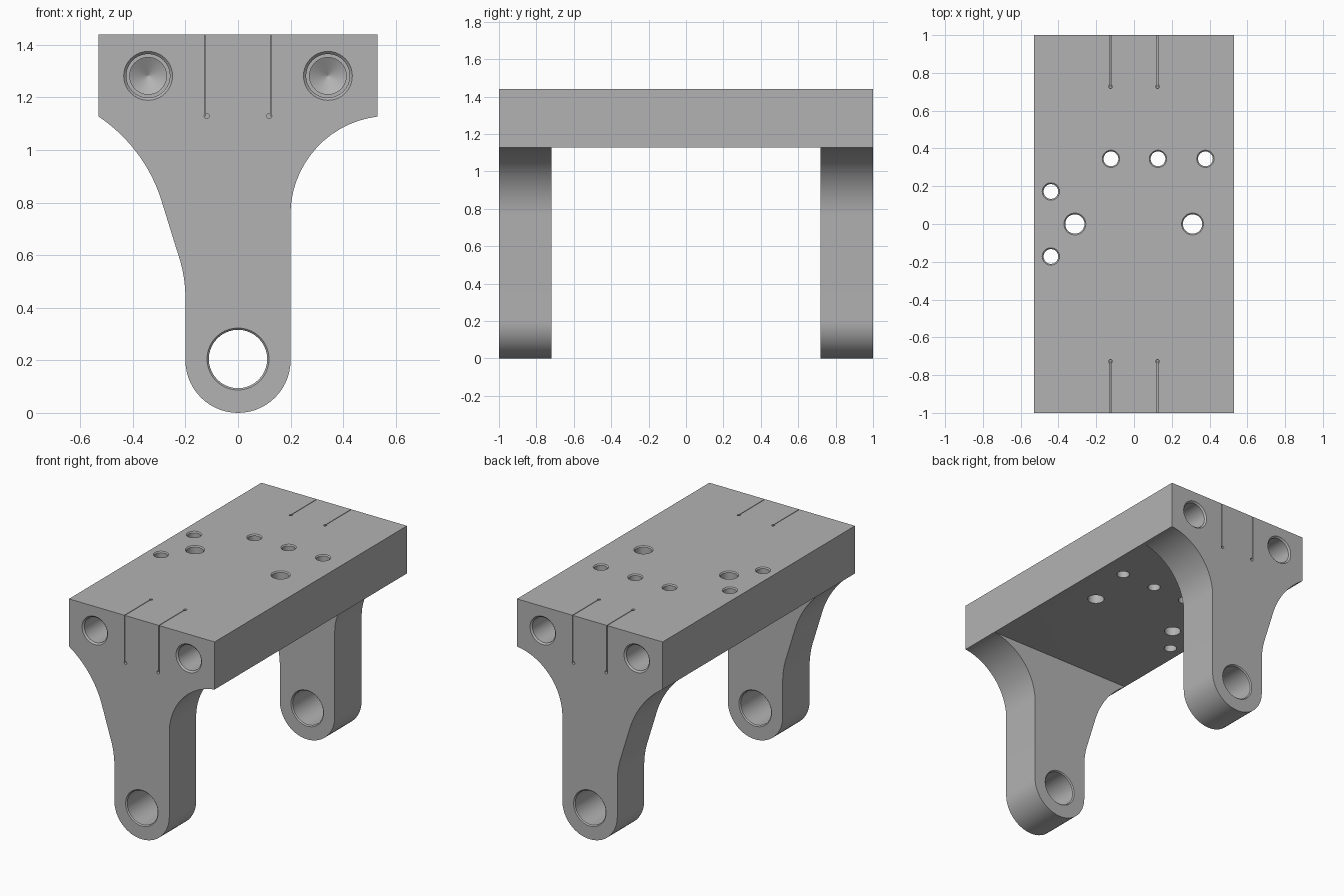
import bpy, bmesh
from math import sin, cos, pi, radians, atan2
from mathutils import Vector

if "Cube" in bpy.data.objects:
    bpy.data.objects.remove(bpy.data.objects["Cube"])

HALF_X, TOP, UNDER, LEG_Y = 0.53, 1.44, 1.127, 0.72

steel = bpy.data.materials.new("grey_steel")
steel.use_nodes = True
grey = (0.45, 0.45, 0.45, 1)
steel.diffuse_color = grey
steel.node_tree.nodes["Principled BSDF"].inputs["Base Color"].default_value = grey


def add_object(name, bm):
    bmesh.ops.recalc_face_normals(bm, faces=bm.faces)
    mesh = bpy.data.meshes.new(name)
    bm.to_mesh(mesh)
    bm.free()
    mesh.materials.append(steel)
    obj = bpy.data.objects.new(name, mesh)
    bpy.context.collection.objects.link(obj)
    return obj


def box(name, low, high):
    bm = bmesh.new()
    bmesh.ops.create_cube(bm, size=1)
    low, high = Vector(low), Vector(high)
    for v in bm.verts:
        v.co = (low + high) / 2 + v.co * (high - low)
    return add_object(name, bm)


def extrude_profile(name, points, y0, y1):
    bm = bmesh.new()
    face = bm.faces.new([bm.verts.new((x, y0, z)) for x, z in points])
    new = bmesh.ops.extrude_face_region(bm, geom=[face])["geom"]
    moved = [v for v in new if isinstance(v, bmesh.types.BMVert)]
    bmesh.ops.translate(bm, vec=(0, y1 - y0, 0), verts=moved)
    return add_object(name, bm)


def lathe(name, rings, start, direction, n=40):
    """Solid of revolution; rings are (radius, depth along direction)."""
    bm = bmesh.new()
    loops = [[bm.verts.new((r * cos(2 * pi * i / n), r * sin(2 * pi * i / n), d))
              for i in range(n)] for r, d in rings]
    for a, b in zip(loops, loops[1:]):
        for i in range(n):
            j = (i + 1) % n
            bm.faces.new((a[i], a[j], b[j], b[i]))
    bm.faces.new(loops[0])
    bm.faces.new(loops[-1])
    turn = Vector((0, 0, 1)).rotation_difference(Vector(direction))
    for v in bm.verts:
        v.co = turn @ v.co + Vector(start)
    return add_object(name, bm)


def boolean(target, tool, operation):
    mod = target.modifiers.new("join_or_cut", "BOOLEAN")
    mod.object, mod.operation, mod.solver = tool, operation, "EXACT"
    bpy.context.view_layer.objects.active = target
    bpy.ops.object.modifier_apply(modifier=mod.name)
    bpy.data.objects.remove(tool)


def arc3(a, b, c, n=14):
    """Points on the circle arc running from a through b to c."""
    (ax, ay), (bx, by), (cx, cy) = a, b, c
    d = 2 * (ax * (by - cy) + bx * (cy - ay) + cx * (ay - by))
    sa, sb, sc = ax * ax + ay * ay, bx * bx + by * by, cx * cx + cy * cy
    ox = (sa * (by - cy) + sb * (cy - ay) + sc * (ay - by)) / d
    oy = (sa * (cx - bx) + sb * (ax - cx) + sc * (bx - ax)) / d
    r = ((ax - ox) ** 2 + (ay - oy) ** 2) ** 0.5
    t0 = atan2(ay - oy, ax - ox)
    sweep = (atan2(cy - oy, cx - ox) - t0 + pi) % (2 * pi) - pi
    return [(ox + r * cos(t0 + sweep * i / n), oy + r * sin(t0 + sweep * i / n))
            for i in range(n + 1)]


# Leg outline: flared top, straight shank, rounded foot
outline = arc3((-HALF_X, UNDER), (-0.385, 0.99), (-0.295, 0.82))
outline += arc3((-0.23, 0.61), (-0.207, 0.52), (-0.2, 0.42))
outline += [(0.2 * cos(pi + pi * i / 28), 0.2 + 0.2 * sin(pi + pi * i / 28)) for i in range(29)]
outline += arc3((0.2, 0.77), (0.31, 1.02), (HALF_X, UNDER))

bracket = box("bracket", (-HALF_X, -1, UNDER), (HALF_X, 1, TOP))
for side in (-1, 1):
    boolean(bracket, extrude_profile("leg", outline, side * LEG_Y, side), "UNION")

# Vertical holes through the plate, chamfered on top
small = [(-0.122, 0.345), (0.127, 0.345), (0.378, 0.345), (-0.44, 0.172), (-0.44, -0.172)]
large = [(-0.313, 0), (0.31, 0)]
for spots, r in ((small, 0.039), (large, 0.051)):
    for x, y in spots:
        rings = [(r + 0.017, -0.01), (r, 0.007), (r, 0.4)]
        boolean(bracket, lathe("plate_hole", rings, (x, y, TOP), (0, 0, -1)), "DIFFERENCE")

for side in (-1, 1):
    inward = (0, -side, 0)
    # Pivot bore in the foot, chamfered at both ends
    r, thick = 0.111, 1 - LEG_Y
    rings = [(r + 0.017, -0.01), (r, 0.007), (r, thick - 0.007), (r + 0.017, thick + 0.01)]
    boolean(bracket, lathe("pivot_bore", rings, (0, side, 0.205), inward), "DIFFERENCE")
    for x in (-1, 1):
        # Blind stepped bolt hole with a conical end
        rings = [(0.103, -0.01), (0.083, 0.01), (0.083, 0.22), (0.07, 0.22),
                 (0.07, 0.3), (0.002, 0.34)]
        boolean(bracket, lathe("bolt_hole", rings, (x * 0.342, side, 1.282), inward), "DIFFERENCE")
        # Hairline joint with round reliefs at its ends
        ys = sorted((side * LEG_Y, side * 1.02))
        boolean(bracket, box("joint", (x * 0.125 - 0.002, ys[0], 1.13),
                             (x * 0.125 + 0.002, ys[1], TOP + 0.02)), "DIFFERENCE")
        boolean(bracket, lathe("end_relief", [(0.01, -0.02), (0.01, 0.27)],
                               (x * 0.119, side, 1.129), inward, 12), "DIFFERENCE")
        boolean(bracket, lathe("top_relief", [(0.01, -0.02), (0.01, 0.3)],
                               (x * 0.125, side * 0.727, TOP), (0, 0, -1), 12), "DIFFERENCE")

# Smooth the curved walls, keep the edges crisp
bpy.ops.object.select_all(action="DESELECT")
bracket.select_set(True)
bpy.context.view_layer.objects.active = bracket
bpy.ops.object.shade_smooth_by_angle(angle=radians(25))
